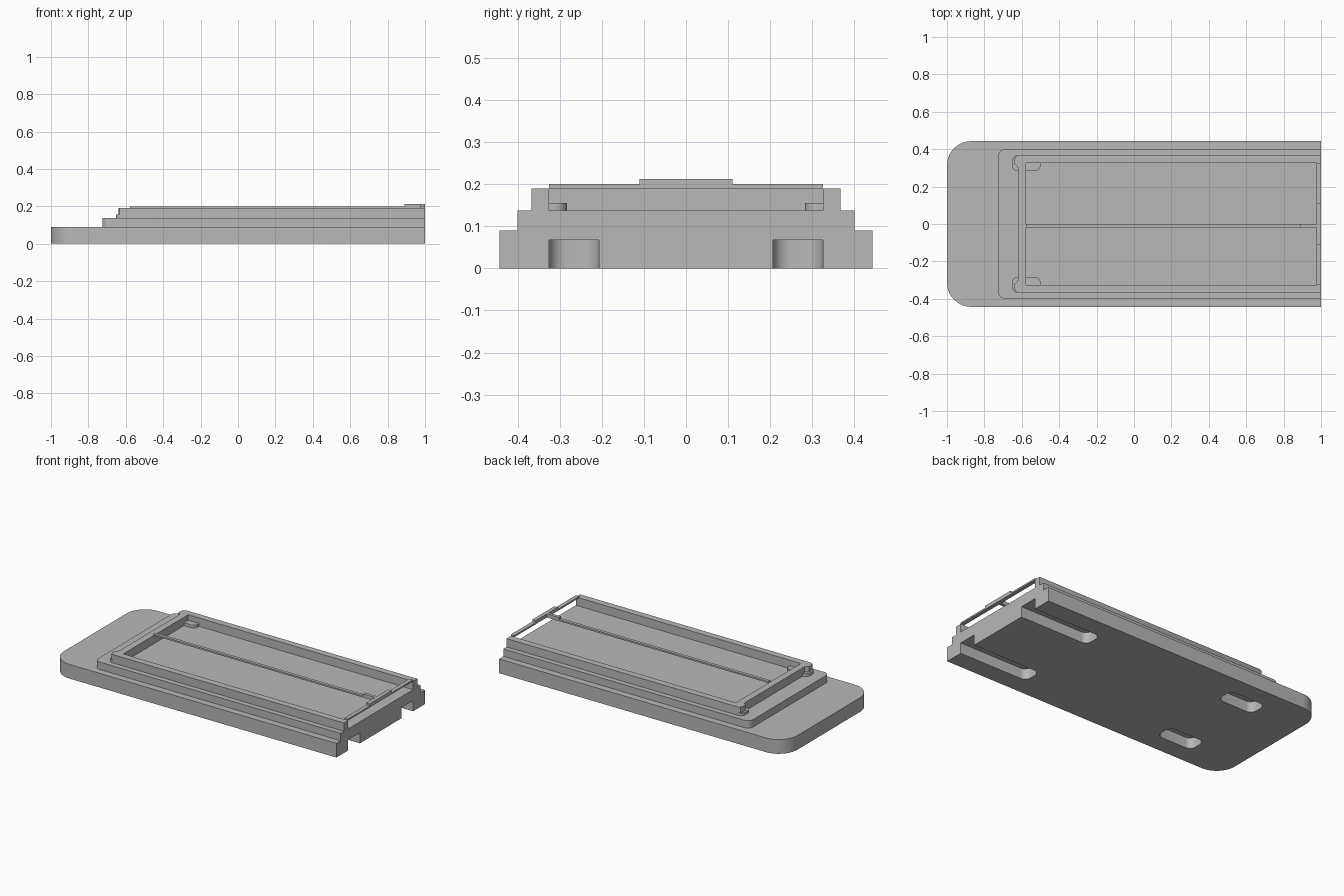
import bpy, bmesh
from math import pi, cos, sin

cube = bpy.data.objects.get("Cube")
if cube:
    bpy.data.objects.remove(cube, do_unlink=True)

grey = bpy.data.materials.new("plain grey")
grey.use_nodes = True
grey.diffuse_color = (0.48, 0.48, 0.48, 1)
grey.node_tree.nodes["Principled BSDF"].inputs["Base Color"].default_value = (0.48, 0.48, 0.48, 1)


def prism(name, outline, z0, z1):
    """Extrude a flat outline from z0 up to z1."""
    bm = bmesh.new()
    base = bm.faces.new([bm.verts.new((x, y, z0)) for x, y in outline])
    top = bmesh.ops.extrude_face_region(bm, geom=[base])["geom"]
    bmesh.ops.translate(bm, vec=(0, 0, z1 - z0),
                        verts=[v for v in top if isinstance(v, bmesh.types.BMVert)])
    bmesh.ops.recalc_face_normals(bm, faces=bm.faces)
    mesh = bpy.data.meshes.new(name)
    bm.to_mesh(mesh)
    bm.free()
    mesh.materials.append(grey)
    obj = bpy.data.objects.new(name, mesh)
    bpy.context.collection.objects.link(obj)
    return obj


def rounded(x0, x1, y0, y1, left=0, right=0, steps=8):
    """Rectangle outline with a corner radius for each end along x."""
    pts = []
    corners = [(x1, y1, right, 0, -1, -1), (x0, y1, left, 1, 1, -1),
               (x0, y0, left, 2, 1, 1), (x1, y0, right, 3, -1, 1)]
    for x, y, r, quarter, sx, sy in corners:
        if r == 0:
            pts.append((x, y))
            continue
        for i in range(steps + 1):
            a = (quarter + i / steps) * pi / 2
            pts.append((x + sx * r + r * cos(a), y + sy * r + r * sin(a)))
    return pts


def smooth(obj):
    bpy.ops.object.select_all(action="DESELECT")
    obj.select_set(True)
    bpy.context.view_layer.objects.active = obj
    bpy.ops.object.shade_smooth_by_angle(angle=pi / 6)


# Stepped body
base = prism("base_plate", rounded(-1, 1, -0.443, 0.443, left=0.13, steps=14), 0, 0.09)
step = prism("raised_step", rounded(-0.725, 1, -0.4, 0.4, left=0.035), 0.09, 0.137)

# Slots in the underside: open at the right end, closed near the rounded end
for side in (-1, 1):
    y0, y1 = sorted((side * 0.207, side * 0.325))
    for x0, x1, r_end in ((0.52, 1.1, 0), (-0.69, -0.44, 0.04)):
        cutter = prism("slot_cutter", rounded(x0, x1, y0, y1, 0.04, r_end), -0.05, 0.067)
        cutter.hide_render = True
        cutter.hide_set(True)
        cut = base.modifiers.new("slot", "BOOLEAN")
        cut.operation = "DIFFERENCE"
        cut.solver = "EXACT"
        cut.object = cutter

# Apply the cuts, then drop the cutters
mesh = bpy.data.meshes.new_from_object(
    base.evaluated_get(bpy.context.evaluated_depsgraph_get()))
base.modifiers.clear()
base.data = mesh
for obj in [o for o in bpy.data.objects if o.name.startswith("slot_cutter")]:
    bpy.data.objects.remove(obj, do_unlink=True)

# U-shaped frame, open at the right end, with small ears at its closed corners
half = [(-0.62, 0.0), (-0.62, 0.3), (-0.628, 0.312), (-0.64, 0.318), (-0.64, 0.345),
        (-0.634, 0.36), (-0.618, 0.367), (1, 0.367), (1, 0.325), (-0.577, 0.325)]
outline = half[1:] + [(x, -y) for x, y in reversed(half[1:])]
frame = prism("frame", outline, 0.137, 0.19)

# Low pads through the closed corners of the frame
pads = []
for name, y0, y1 in (("left_pad", 0.283, 0.367), ("right_pad", -0.367, -0.283)):
    pads.append(prism(name, rounded(-0.652, -0.5, y0, y1, 0.03, 0.03), 0.137, 0.155))

for obj in [base, step, frame] + pads:
    smooth(obj)

# Thin bars across the open tray, and the catch at the open end
prism("divider_bar", rounded(-0.577, 0.975, -0.02, 0), 0.19, 0.2)
prism("end_bar", rounded(0.975, 1, -0.325, 0.325), 0.19, 0.2)
prism("end_catch", rounded(0.975, 1, -0.11, 0.11), 0.2, 0.213)
prism("catch_tongue", rounded(0.89, 0.975, -0.02, 0), 0.2, 0.213)
